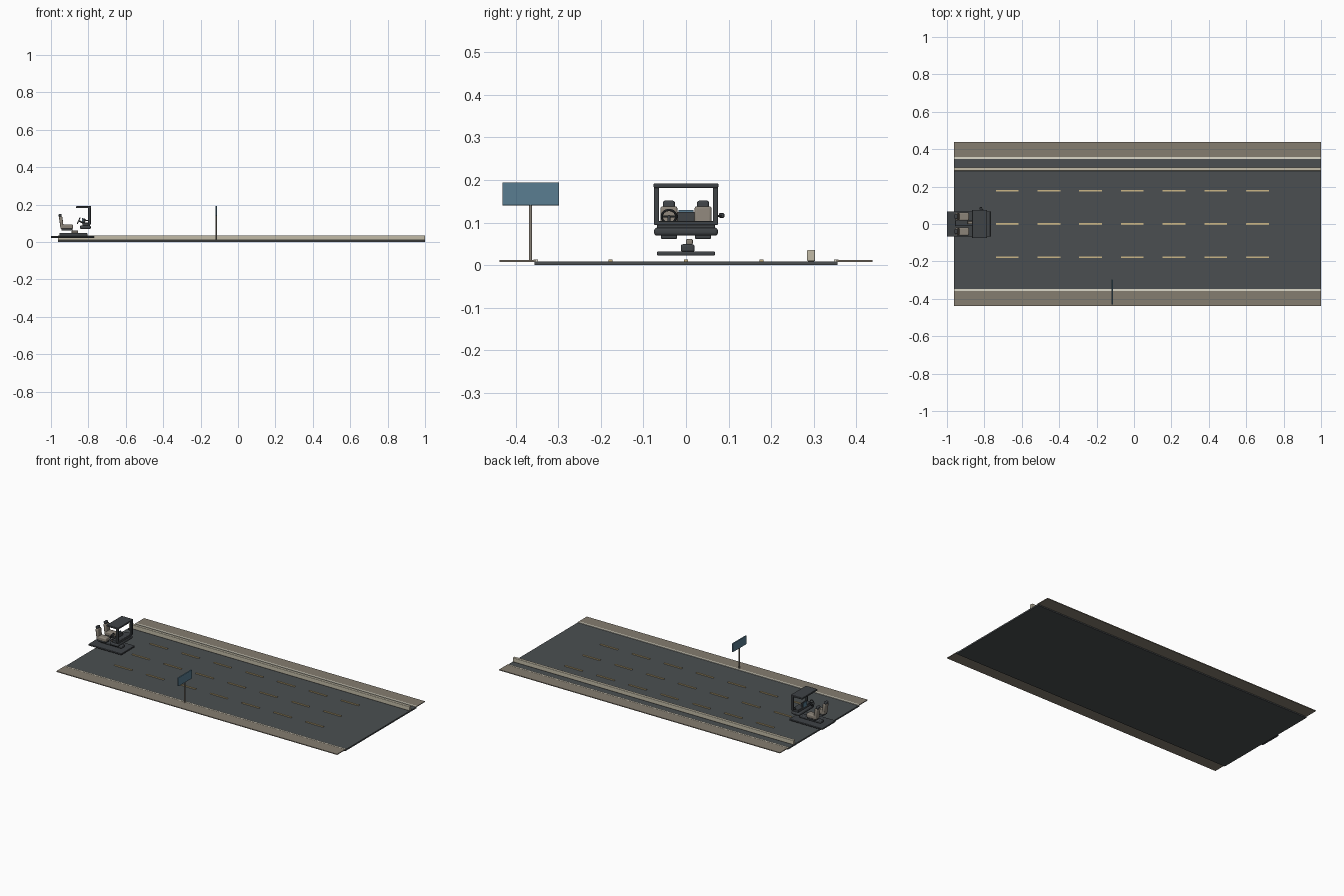
import bpy, math
from mathutils import Vector

if "Cube" in bpy.data.objects:
    bpy.data.objects.remove(bpy.data.objects["Cube"])


def material(name, rgb):
    m = bpy.data.materials.new(name)
    m.diffuse_color = (*rgb, 1)
    m.use_nodes = True
    m.node_tree.nodes["Principled BSDF"].inputs["Base Color"].default_value = m.diffuse_color
    return m


ASPHALT = material("asphalt grey", (0.070, 0.078, 0.082))
DARK = material("dark charcoal", (0.050, 0.056, 0.062))
SHOULDER = material("gravel taupe", (0.235, 0.205, 0.162))
WHITE = material("line white", (0.72, 0.69, 0.58))
YELLOW = material("lane yellow", (0.60, 0.47, 0.24))
CONCRETE = material("barrier beige", (0.54, 0.50, 0.39))
BLUE = material("sign blue", (0.100, 0.205, 0.285))
SEAT = material("seat taupe", (0.26, 0.23, 0.19))


def finish(ob, name, mat):
    ob.name = name
    ob.data.materials.clear()
    ob.data.materials.append(mat)
    return ob


def box(name, x, y, z, mat, bevel=0, tilt=0):
    """Box from (min, max) ranges, optionally rounded and tilted about y."""
    c = [(r[0] + r[1]) / 2 for r in (x, y, z)]
    bpy.ops.mesh.primitive_cube_add(size=1, location=c)
    ob = bpy.context.object
    ob.scale = [r[1] - r[0] for r in (x, y, z)]
    bpy.ops.object.transform_apply(location=False, rotation=False, scale=True)
    ob.rotation_euler.y = tilt
    if bevel:
        b = ob.modifiers.new("round", 'BEVEL')
        b.width, b.segments = bevel, 3
        bpy.ops.object.shade_smooth_by_angle()
    return finish(ob, name, mat)


def rod(name, a, b, r, mat, sides=16):
    a, b = Vector(a), Vector(b)
    bpy.ops.mesh.primitive_cylinder_add(vertices=sides, radius=r, depth=(b - a).length,
                                        location=(a + b) / 2)
    ob = bpy.context.object
    ob.rotation_euler = (b - a).to_track_quat('Z', 'Y').to_euler()
    bpy.ops.object.shade_smooth_by_angle()
    return finish(ob, name, mat)


# Road bed, shoulders and edge lines
X = (-0.963, 1.0)
box("road", X, (-0.356, 0.356), (0, 0.009), ASPHALT)
for s, side in ((-1, "near"), (1, "far")):
    box(side + "_shoulder", X, sorted((s * 0.352, s * 0.438)), (0.007, 0.012), SHOULDER)
    box(side + "_edge_line", X, sorted((s * 0.347, s * 0.358)), (0.008, 0.0128), WHITE)

# Dashed lane lines
for row, y in enumerate((-0.177, 0, 0.177)):
    for k in range(7):
        x = -0.678 + 0.223 * k
        box(f"lane_dash_{row}_{k}", (x - 0.061, x + 0.061), (y - 0.0045, y + 0.0045),
            (0.008, 0.0135), YELLOW)

# Concrete barrier
box("barrier", X, (0.284, 0.303), (0.009, 0.036), CONCRETE, 0.003)

# Road sign
rod("sign_pole", (-0.117, -0.365, 0.009), (-0.117, -0.365, 0.145), 0.004, SEAT)
box("sign_panel", (-0.121, -0.113), (-0.431, -0.298), (0.14, 0.194), BLUE, 0.0015)

# Cabin floor and centre console
box("cabin_floor", (-1.0, -0.768), (-0.068, 0.068), (0.022, 0.032), DARK, 0.003)
box("console", (-0.955, -0.805), (-0.012, 0.020), (0.031, 0.049), DARK, 0.005)
box("console_armrest", (-0.89, -0.855), (0, 0.016), (0.048, 0.061), SEAT, 0.003)

# Two seats
for y, side in ((-0.04, "driver"), (0.04, "passenger")):
    box(side + "_seat_base", (-0.945, -0.885), (y - 0.019, y + 0.019), (0.061, 0.074), DARK, 0.004)
    box(side + "_seat_cushion", (-0.950, -0.882), (y - 0.021, y + 0.021), (0.070, 0.094), SEAT, 0.006)
    box(side + "_seat_back", (-0.954, -0.936), (y - 0.020, y + 0.020), (0.08, 0.138), SEAT, 0.006, -0.13)
    box(side + "_headrest", (-0.959, -0.943), (y - 0.014, y + 0.014), (0.133, 0.151), DARK, 0.005, -0.13)

# Dashboard with instrument shelf and screen
box("dashboard", (-0.845, -0.787), (-0.075, 0.075), (0.069, 0.088), DARK, 0.007)
box("dashboard_shelf", (-0.832, -0.79), (-0.068, 0.068), (0.086, 0.104), DARK, 0.003)
box("screen_housing", (-0.83, -0.818), (-0.02, 0.02), (0.100, 0.125), DARK, 0.002)
box("screen", (-0.834, -0.829), (-0.018, 0.018), (0.102, 0.129), BLUE)

# Steering wheel on its column
hub = Vector((-0.852, -0.04, 0.114))
bpy.ops.mesh.primitive_torus_add(major_radius=0.017, minor_radius=0.0028, major_segments=32,
                                 minor_segments=10, location=hub, rotation=(0, math.radians(-65), 0))
bpy.ops.object.shade_smooth_by_angle()
finish(bpy.context.object, "steering_wheel", DARK)
rod("steering_column", hub, (-0.815, -0.04, 0.096), 0.004, DARK)
axis = Vector((0.42, 0, 0.91))
for k, (a, b) in enumerate(((1, 0), (-1, 0), (0, -1))):
    rod(f"wheel_spoke_{k}", hub, hub + (Vector((0, a, 0)) + axis * b) * 0.016, 0.002, DARK, 8)

# Windscreen frame and roof
for s, side in ((-1, "left"), (1, "right")):
    box(side + "_pillar", (-0.801, -0.787), sorted((s * 0.063, s * 0.075)), (0.094, 0.188), DARK, 0.002)
box("frame_sill", (-0.801, -0.787), (-0.075, 0.075), (0.094, 0.103), DARK, 0.002)
box("roof", (-0.866, -0.785), (-0.076, 0.076), (0.181, 0.192), DARK, 0.003)

# Side mirror
rod("mirror_arm", (-0.80, 0.07, 0.115), (-0.815, 0.084, 0.116), 0.002, DARK, 8)
box("side_mirror", (-0.826, -0.812), (0.077, 0.090), (0.111, 0.122), DARK, 0.003)
